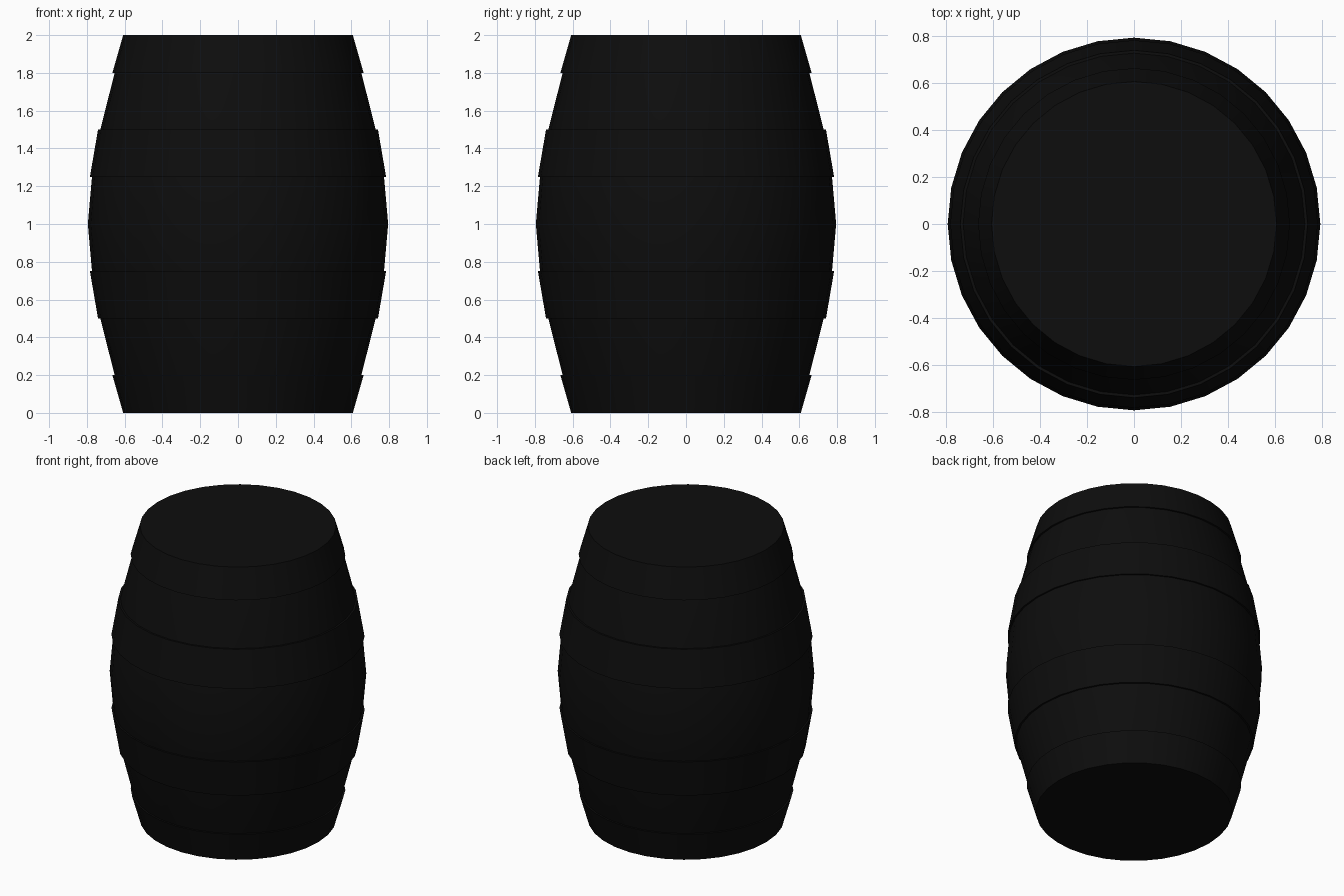
import bpy, bmesh, math

if "Cube" in bpy.data.objects:
    bpy.data.objects.remove(bpy.data.objects["Cube"])

SIDES = 32


def material(name, v):
    m = bpy.data.materials.new(name)
    m.diffuse_color = (v, v, v, 1)
    m.use_nodes = True
    m.node_tree.nodes["Principled BSDF"].inputs["Base Color"].default_value = m.diffuse_color
    return m


black_wood = material("black_wood", 0.004)
black_iron = material("black_iron", 0.004)


def lathe(name, profile, mat, closed=False):
    """Spin (radius, z) points round z; closed joins last to first, else caps the ends."""
    bm = bmesh.new()
    rings = [[bm.verts.new((r * math.cos(2 * math.pi * i / SIDES),
                            r * math.sin(2 * math.pi * i / SIDES), z))
              for i in range(SIDES)] for r, z in profile]
    pairs = list(zip(rings, rings[1:]))
    if closed:
        pairs.append((rings[-1], rings[0]))
    else:
        bm.faces.new(rings[0][::-1])
        bm.faces.new(rings[-1])
    for a, b in pairs:
        for i in range(SIDES):
            j = (i + 1) % SIDES
            bm.faces.new((a[i], a[j], b[j], b[i]))
    bmesh.ops.recalc_face_normals(bm, faces=bm.faces)
    me = bpy.data.meshes.new(name)
    bm.to_mesh(me)
    bm.free()
    me.materials.append(mat)
    ob = bpy.data.objects.new(name, me)
    bpy.context.collection.objects.link(ob)
    return ob


# bulging stave body, symmetric about z = 1: (radius, distance from the middle)
half = [(0.598, 1.0), (0.653, 0.8), (0.729, 0.5), (0.773, 0.25)]
profile = [(r, 1 - d) for r, d in half] + [(0.795, 1.0)] + [(r, 1 + d) for r, d in reversed(half)]
lathe("barrel_body", profile, black_wood)

# iron hoops, mirrored top and bottom: (inner r, outer r, distance) at both edges
hoops = {"end_hoop": ((0.598, 0.608, 1.0), (0.653, 0.665, 0.8)),
         "belly_hoop": ((0.729, 0.741, 0.5), (0.773, 0.784, 0.25))}
for name, ((i0, o0, d0), (i1, o1, d1)) in hoops.items():
    for side, s in (("upper", 1), ("lower", -1)):
        lathe(f"{side}_{name}", [(i0, 1 + s * d0), (o0, 1 + s * d0),
                                 (o1, 1 + s * d1), (i1, 1 + s * d1)], black_iron, True)

# smooth round the barrel, crisp at the hoop edges
bpy.ops.object.select_all(action='DESELECT')
for ob in bpy.context.collection.objects:
    ob.select_set(True)
    bpy.context.view_layer.objects.active = ob
bpy.ops.object.shade_smooth_by_angle(angle=math.radians(30))
